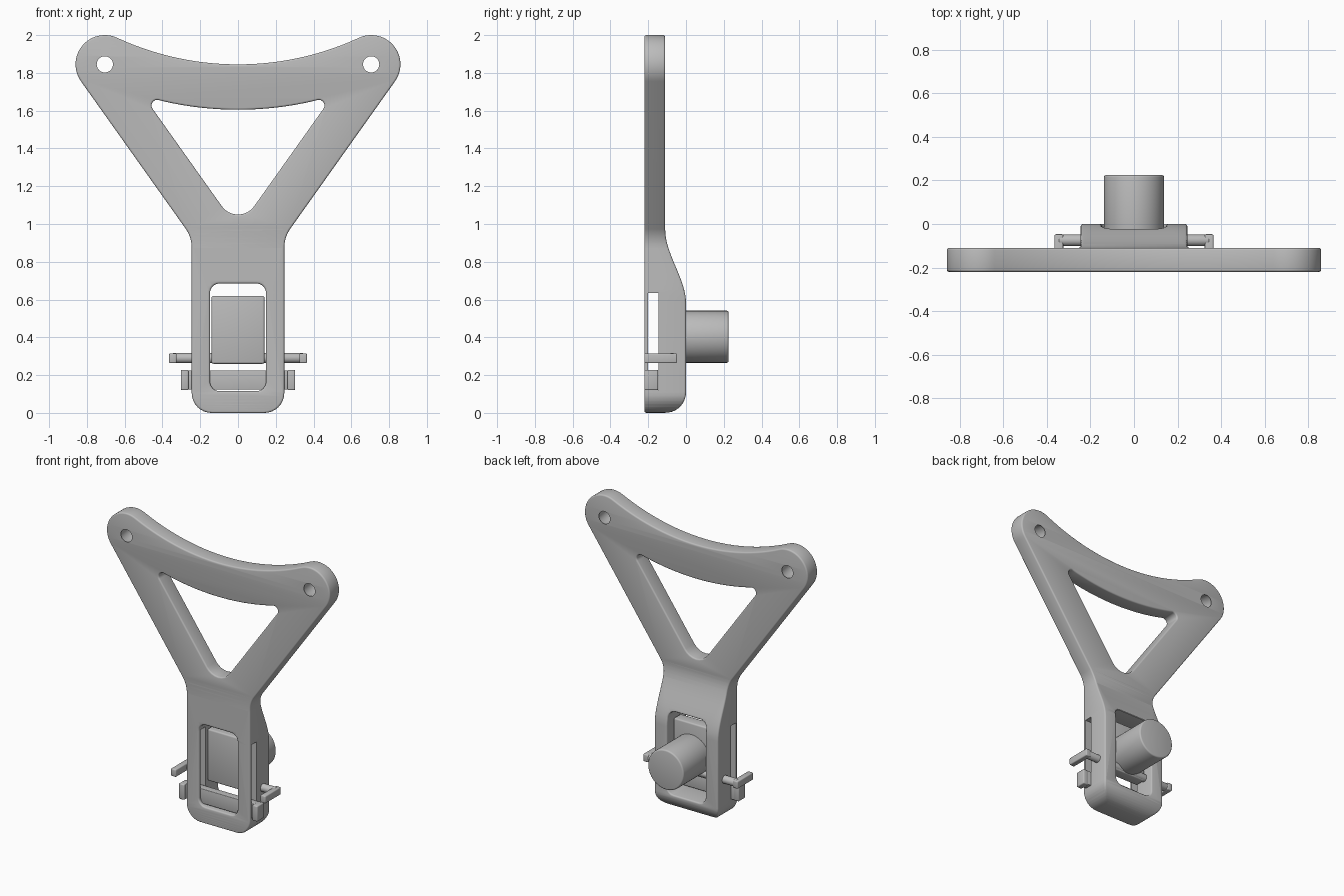
import bpy, bmesh, math
from mathutils import Matrix, Vector

cube = bpy.data.objects.get("Cube")
if cube:
    bpy.data.objects.remove(cube, do_unlink=True)

grey = bpy.data.materials.new("plain grey")
grey.use_nodes = True
GREY = (0.5, 0.5, 0.5, 1)
grey.diffuse_color = GREY
grey.node_tree.nodes["Principled BSDF"].inputs["Base Color"].default_value = GREY


def add_object(name, mesh):
    obj = bpy.data.objects.new(name, mesh)
    bpy.context.scene.collection.objects.link(obj)
    mesh.materials.clear()
    mesh.materials.append(grey)
    return obj


def smooth(obj):
    bpy.ops.object.select_all(action='DESELECT')
    obj.select_set(True)
    bpy.context.view_layer.objects.active = obj
    bpy.ops.object.shade_smooth_by_angle(angle=math.radians(35))


def finish(name, bm, bevel=0.0):
    if bevel:
        sharp = [e for e in bm.edges if e.calc_face_angle(0) > 1]
        bmesh.ops.bevel(bm, geom=sharp, offset=bevel, segments=3, profile=0.5, affect='EDGES')
    bmesh.ops.recalc_face_normals(bm, faces=bm.faces)
    mesh = bpy.data.meshes.new(name)
    bm.to_mesh(mesh)
    bm.free()
    return add_object(name, mesh)


def box(name, low, high, bevel=0.0):
    low, high = Vector(low), Vector(high)
    bm = bmesh.new()
    bmesh.ops.create_cube(bm, size=1)
    bmesh.ops.scale(bm, vec=high - low, verts=bm.verts)
    bmesh.ops.translate(bm, vec=(low + high) / 2, verts=bm.verts)
    return finish(name, bm, bevel)


def cylinder(name, radius, length, center, axis, bevel):
    bm = bmesh.new()
    turn = Matrix.Rotation(math.pi / 2, 4, 'X' if axis == 'Y' else 'Y')
    bmesh.ops.create_cone(bm, cap_ends=True, segments=64, radius1=radius, radius2=radius,
                          depth=length, matrix=Matrix.Translation(center) @ turn)
    return finish(name, bm, bevel)


def arc(cx, cz, r, start, end, steps):
    angles = [math.radians(start + (end - start) * i / steps) for i in range(steps + 1)]
    return [(cx + r * math.cos(a), cz + r * math.sin(a), 0) for a in angles]


def mirrored(points):
    return [(-x, z, r) for x, z, r in reversed(points)]


def rounded(corners, steps=8):
    """Replace each corner (x, z, radius) by a tangent arc."""
    result = []
    for i, (x, z, r) in enumerate(corners):
        p = Vector((x, z))
        if r == 0:
            result.append(p)
            continue
        a = (Vector(corners[i - 1][:2]) - p).normalized()
        b = (Vector(corners[(i + 1) % len(corners)][:2]) - p).normalized()
        half = a.angle(b) / 2
        center = p + (a + b).normalized() * (r / math.sin(half))
        start = p + a * (r / math.tan(half)) - center
        end = p + b * (r / math.tan(half)) - center
        sweep = math.atan2(start.x * end.y - start.y * end.x, start.dot(end))
        for k in range(steps + 1):
            result.append(center + Matrix.Rotation(sweep * k / steps, 2) @ start)
    return result


# Bracket outline: stem, two ears and a concave top
EAR_X, EAR_Z, ARCH_Z, ARCH_R = 0.705, 1.845, 3.371, 1.526
right_half = [(0.245, 0, 0.105), (0.245, 0.93, 0.18)] + arc(EAR_X, EAR_Z, 0.155, -35.4, 114.8, 28)
top_arch = arc(0, ARCH_Z, ARCH_R, -65.7, -114.3, 30)[1:-1]
outline = rounded(right_half + top_arch + mirrored(right_half))

# Openings: triangle, lower window and two ear holes
inner_arch = arc(0, ARCH_Z, ARCH_R + 0.24, -77, -103, 20)
triangle = rounded([(0, 0.9735, 0.105), (0.5, 1.677, 0.03)] + inner_arch + [(-0.5, 1.677, 0.03)])
window = rounded([(x, z, 0.05) for x, z in ((-0.148, 0.115), (0.148, 0.115),
                                           (0.148, 0.685), (-0.148, 0.685))])
holes = [[Vector(p[:2]) for p in arc(s * EAR_X, EAR_Z, 0.053, 0, 360, 32)[:-1]] for s in (-1, 1)]

curve = bpy.data.curves.new("bracket_outline", 'CURVE')
curve.dimensions = '2D'
curve.fill_mode = 'BOTH'
curve.extrude, curve.bevel_depth, curve.offset = 0.045, 0.01, -0.01
curve.bevel_resolution = 2
for loop in [outline, triangle, window] + holes:
    spline = curve.splines.new('POLY')
    spline.points.add(len(loop) - 1)
    for point, p in zip(spline.points, loop):
        point.co = (p.x, p.y, 0, 1)
    spline.use_cyclic_u = True
curve_obj = bpy.data.objects.new("bracket_outline", curve)
bpy.context.scene.collection.objects.link(curve_obj)
bpy.context.view_layer.update()
flat = bpy.data.meshes.new_from_object(curve_obj.evaluated_get(bpy.context.evaluated_depsgraph_get()))
bpy.data.objects.remove(curve_obj, do_unlink=True)


def back_offset(z):
    """How far the back of the stem swells beyond the plate."""
    if z < 0.11:
        return math.sqrt(max(0, 0.11 ** 2 - (0.11 - z) ** 2))
    t = min(max((z - 0.58) / 0.39, 0), 1)
    return 0.11 * (1 - t * t * (3 - 2 * t))


# Slice the plate, then push the back of the stem out
bm = bmesh.new()
bm.from_mesh(flat)
bmesh.ops.transform(bm, verts=bm.verts,
                    matrix=Matrix.Translation((0, -0.165, 0)) @ Matrix.Rotation(math.pi / 2, 4, 'X'))
bmesh.ops.remove_doubles(bm, verts=bm.verts, dist=0.00002)
levels = [0.11 * (1 - math.cos(math.pi / 2 * i / 10)) for i in range(1, 11)]
levels += [0.58 + 0.39 * i / 16 for i in range(17)]
for z in levels:
    bmesh.ops.bisect_plane(bm, geom=bm.verts[:] + bm.edges[:] + bm.faces[:],
                           plane_co=(0, 0, z), plane_no=(0, 0, 1), dist=0.00001)
for v in bm.verts:
    if v.co.y > -0.165:
        v.co.y += back_offset(v.co.z)
bracket = finish("bracket", bm)

# Side slots through the stem
cutter = box("slot_cutter", (-0.4, -0.2, 0.121), (0.4, -0.145, 0.635))
cutter.hide_render = True
cut = bracket.modifiers.new("slots", 'BOOLEAN')
cut.operation, cut.solver, cut.object = 'DIFFERENCE', 'EXACT', cutter
bpy.context.view_layer.update()
slotted = bpy.data.meshes.new_from_object(bracket.evaluated_get(bpy.context.evaluated_depsgraph_get()))
bracket.modifiers.clear()
bracket.data = slotted
bpy.data.objects.remove(cutter, do_unlink=True)

# Button on its carrier, seen through the window
parts = [bracket,
         box("button_carrier", (-0.14, -0.14, 0.26), (0.14, -0.06, 0.62), 0.01),
         cylinder("button", 0.138, 0.325, (0, 0.0625, 0.403), 'Y', 0.01),
         cylinder("hinge_pin", 0.027, 0.69, (0, -0.075, 0.29), 'X', 0.004),
         box("lower_crossbar", (-0.27, -0.198, 0.123), (0.27, -0.147, 0.225), 0.004)]

# Levers and stop tabs on both sides
for side, s in (("left", 1), ("right", -1)):
    for name, x0, x1, y1, z0, z1 in (("lever", 0.325, 0.365, -0.047, 0.263, 0.315),
                                     ("stop_tab", 0.262, 0.303, -0.147, 0.12, 0.228)):
        xs = sorted((s * x0, s * x1))
        parts.append(box(f"{side}_{name}", (xs[0], -0.22, z0), (xs[1], y1, z1), 0.007))

for part in parts:
    smooth(part)
